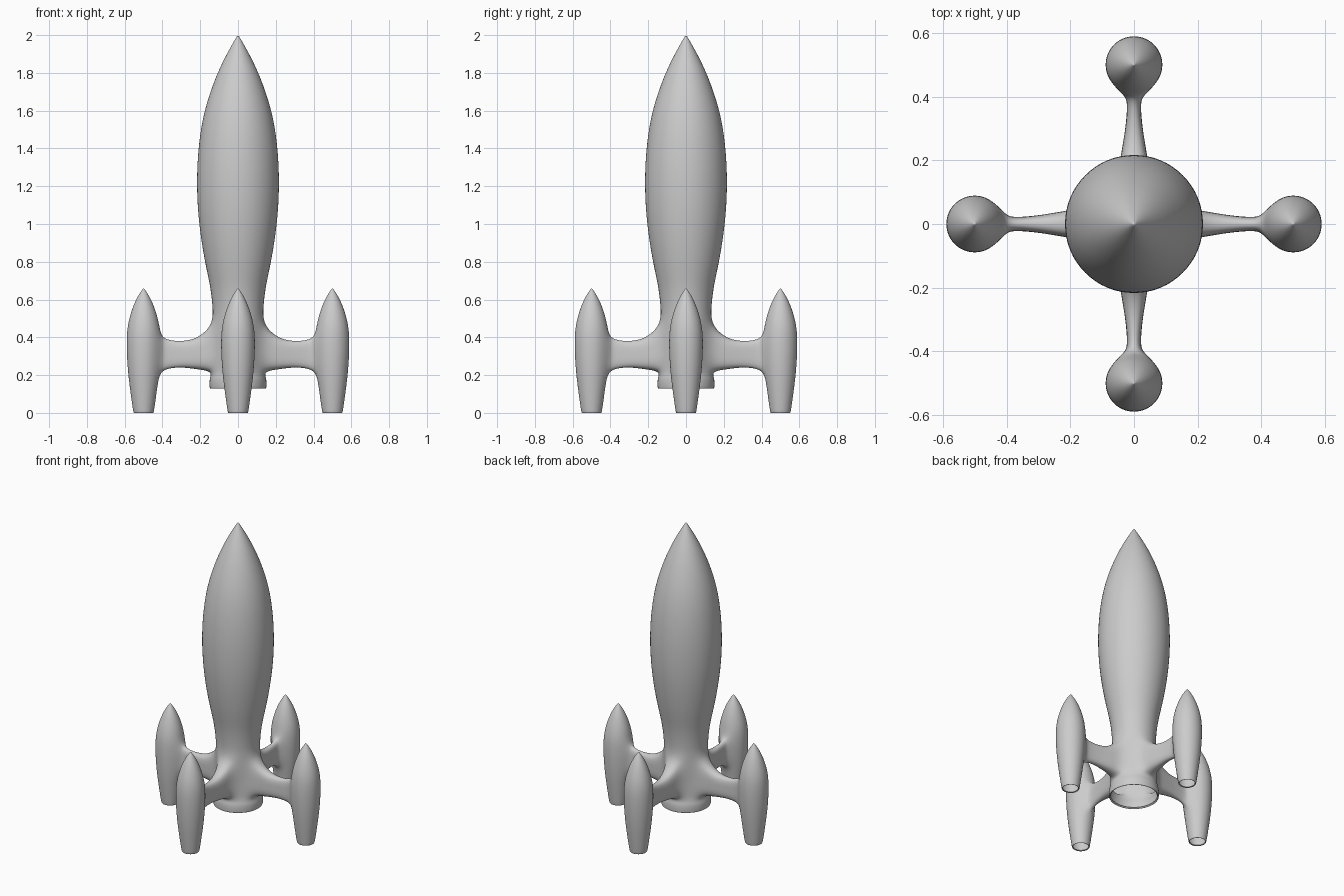
import bpy, bmesh
from math import sin, cos, pi
from mathutils import Matrix, Vector

if "Cube" in bpy.data.objects:
    bpy.data.objects.remove(bpy.data.objects["Cube"])

SIDES = 8
GROW = 1.108      # an 8-sided cage shrinks by this much when subdivided
bm = bmesh.new()


def lathe(profile, tip, place, gaps, gap_rows):
    """Revolved cage of (z, r) rings; faces in 'gaps' columns stay open."""
    rings = []
    for z, r in profile:
        ring = []
        for k in range(SIDES):
            a = pi / 8 + k * pi / 4
            ring.append(bm.verts.new(place @ Vector((r * GROW * cos(a), r * GROW * sin(a), z))))
        rings.append(ring)
    for j in range(len(rings) - 1):
        for k in range(SIDES):
            if j in gap_rows and k in gaps:
                continue
            n = (k + 1) % SIDES
            bm.faces.new((rings[j][k], rings[j][n], rings[j + 1][n], rings[j + 1][k]))
    top = bm.verts.new(place @ Vector((0, 0, tip)))
    for k in range(SIDES):
        bm.faces.new((rings[-1][k], rings[-1][(k + 1) % SIDES], top))
    return rings


def opening(rings, rows, left, right):
    """Six vertices around an open pair of faces."""
    return [rings[j][left] for j in rows] + [rings[j][right] for j in reversed(rows)]


# main body, open nozzle at the bottom
body_profile = [(.136, .139), (.125, .149), (.14, .151), (.183, .151), (.215, .136),
                (.34, .13), (.47, .131), (.57, .134), (.68, .148), (.8, .176),
                (1.0, .208), (1.2, .220), (1.4, .212), (1.6, .182), (1.8, .111),
                (1.92, .049), (1.985, .011)]
body_rows = (4, 5, 6)
body = lathe(body_profile, 2.003, Matrix(), (1, 3, 5, 7), (4, 5))

# pods and the struts that carry them
pod_profile = [(.004, .046), (-.004, .052), (.015, .056), (.1, .068), (.2, .081),
               (.31, .089), (.42, .090), (.5, .077), (.58, .050), (.63, .023), (.652, .007)]
pod_rows = (4, 5, 6)
strut_sections = [(.21, .227, .399, .042), (.29, .239, .381, .028),
                  (.36, .235, .386, .021), (.392, .222, .400, .023)]

for i in range(4):
    turn = Matrix.Rotation(i * pi / 2, 4, 'Z')
    pod = lathe(pod_profile, .663, turn @ Matrix.Translation((.5, 0, 0)), (3,), (4, 5))
    loops = [opening(body, body_rows, (2 * i - 1) % SIDES, 2 * i)]
    for x, low, high, half in strut_sections:
        mid = (low + high) / 2
        points = [(-half, low), (-half, mid), (-half, high),
                  (half, high), (half, mid), (half, low)]
        loops.append([bm.verts.new(turn @ Vector((x, y, z))) for y, z in points])
    loops.append(opening(pod, pod_rows, 4, 3))
    for a, b in zip(loops, loops[1:]):
        for k in range(6):
            n = (k + 1) % 6
            bm.faces.new((a[k], b[k], b[n], a[n]))

bmesh.ops.recalc_face_normals(bm, faces=bm.faces[:])
for f in bm.faces:
    f.smooth = True

# one continuous smooth hull
mesh = bpy.data.meshes.new("rocket_hull")
bm.to_mesh(mesh)
bm.free()
hull = bpy.data.objects.new("rocket_hull", mesh)
bpy.context.collection.objects.link(hull)
sub = hull.modifiers.new("smooth_surface", 'SUBSURF')
sub.levels = sub.render_levels = 3
